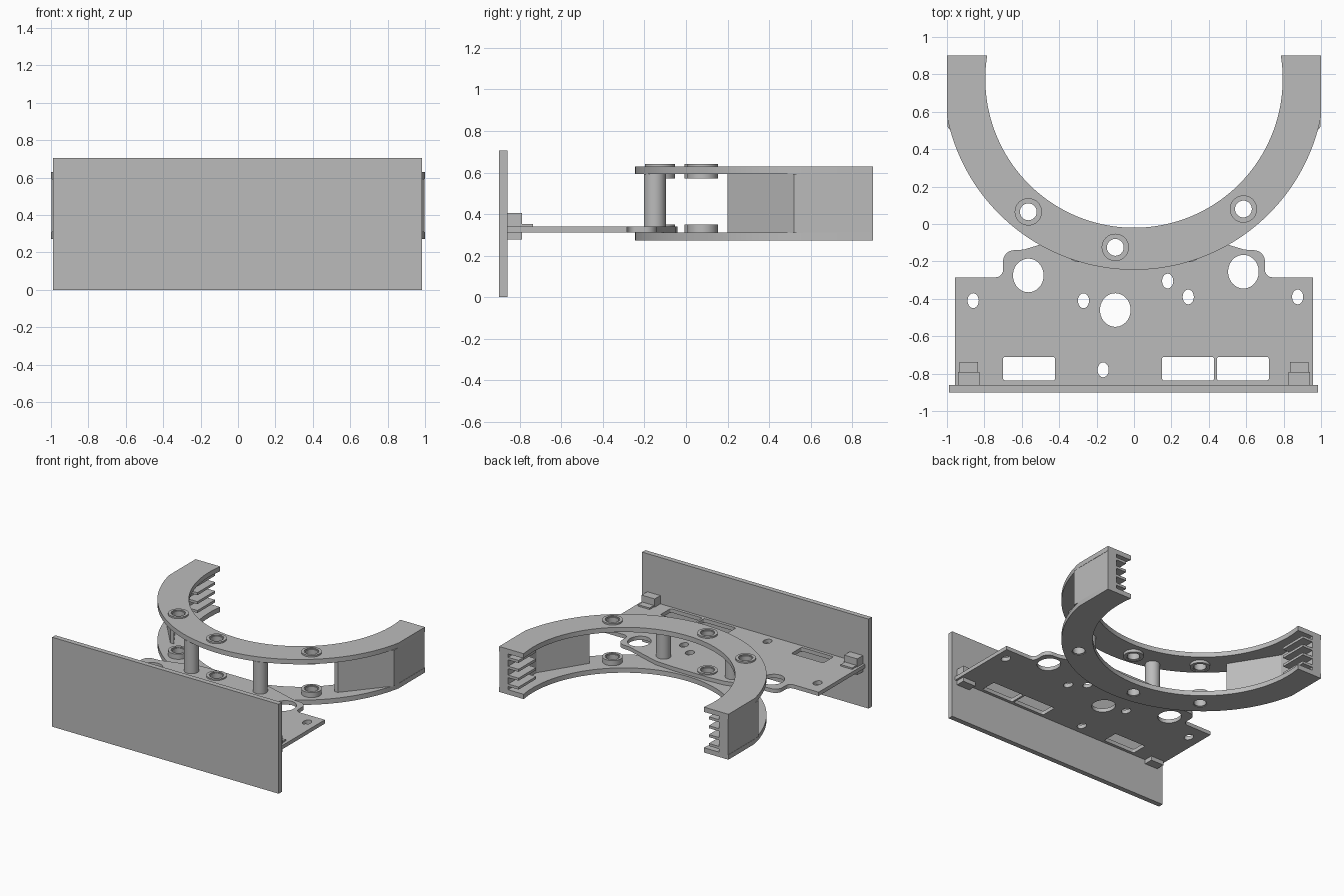
import bpy
from math import cos, sin, pi, acos, asin

if "Cube" in bpy.data.objects:
    bpy.data.objects.remove(bpy.data.objects["Cube"])

grey = bpy.data.materials.new("plain_grey")
grey.use_nodes = True
GREY = (0.5, 0.5, 0.5, 1)
grey.diffuse_color = GREY
grey.node_tree.nodes["Principled BSDF"].inputs["Base Color"].default_value = GREY
parts = []


def arc(cx, cy, rx, ry, a0, a1, n):
    """Points along an elliptical arc, both ends included."""
    angles = [a0 + (a1 - a0) * i / n for i in range(n + 1)]
    return [(cx + rx * cos(a), cy + ry * sin(a)) for a in angles]


def oval(x, y, rx, ry, n=40):
    return arc(x, y, rx, ry, 0, 2 * pi, n)[:-1]


def rect(x0, x1, y0, y1):
    return [(x0, y0), (x1, y0), (x1, y1), (x0, y1)]


def rounded(x0, x1, y0, y1, r=0.012):
    corners = [(x1 - r, y1 - r), (x0 + r, y1 - r), (x0 + r, y0 + r), (x1 - r, y0 + r)]
    loop = []
    for i, (x, y) in enumerate(corners):
        loop += arc(x, y, r, r, i * pi / 2, (i + 1) * pi / 2, 4)
    return loop


def slab(name, loops, z0, z1):
    """Extrude an outline with holes from z0 to z1."""
    curve = bpy.data.curves.new(name, "CURVE")
    curve.dimensions = "2D"
    curve.fill_mode = "BOTH"
    curve.extrude = (z1 - z0) / 2
    for loop in loops:
        spline = curve.splines.new("POLY")
        spline.points.add(len(loop) - 1)
        for point, (x, y) in zip(spline.points, loop):
            point.co = (x, y, 0, 1)
        spline.use_cyclic_u = True
    temp = bpy.data.objects.new(name + "_outline", curve)
    bpy.context.collection.objects.link(temp)
    graph = bpy.context.evaluated_depsgraph_get()
    mesh = bpy.data.meshes.new_from_object(temp.evaluated_get(graph))
    bpy.data.objects.remove(temp)
    mesh.name = name
    mesh.materials.clear()
    mesh.materials.append(grey)
    obj = bpy.data.objects.new(name, mesh)
    obj.location.z = (z0 + z1) / 2
    bpy.context.collection.objects.link(obj)
    parts.append(obj)
    return obj


# front panel
slab("front_panel", [rect(-0.99, 0.985, -0.9, -0.86)], 0, 0.705)

# base plate: half outline with rounded shoulder, mirrored
half = [(0.957, -0.865), (0.957, -0.285)]
half += arc(0.74, -0.245, 0.04, 0.04, -pi / 2, -pi, 8)
half += arc(0.64, -0.2, 0.06, 0.06, 0, pi / 2, 8)
half += [(0.59, -0.137), (0.5, -0.11), (0.3, -0.05), (0.15, -0.04)]
outline = half + [(-x, y) for x, y in reversed(half)]
BOSSES = [(-0.565, 0.065), (-0.1, -0.125), (0.585, 0.08)]
BORE = 0.052
holes = [oval(x, y, 0.082, 0.09) for x, y in
         [(-0.565, -0.275), (-0.1, -0.46), (0.585, -0.255)]]
holes += [oval(x, y, 0.03, 0.04, 20) for x, y in
          [(-0.86, -0.41), (-0.27, -0.41), (0.18, -0.305),
           (0.29, -0.39), (0.875, -0.39), (-0.165, -0.78)]]
holes += [rounded(x, x + 0.278, -0.837, -0.71) for x in (-0.7, 0.15, 0.443)]
holes.append(oval(*BOSSES[1], BORE, BORE))
slab("base_plate", [outline] + holes, 0.31, 0.34)

# open rings, clipped flat at both sides
CY, R_OUT, R_IN = 0.775, 1.02, 0.795
a = acos(1 / R_OUT)
b = asin((0.9 - CY) / R_IN)
ring = [(-1, 0.9)] + arc(0, CY, R_OUT, R_OUT, pi + a, 2 * pi - a, 80) + [(1, 0.9)]
ring += arc(0, CY, R_IN, R_IN, b, -pi - b, 80)
bores = [oval(x, y, BORE, BORE) for x, y in BOSSES]
slab("lower_ring", [ring] + bores, 0.272, 0.31)
slab("upper_ring", [ring] + bores, 0.592, 0.63)

# bearing bosses: wide flange with a narrower inner sleeve
for i, (x, y) in enumerate(BOSSES):
    for level, z0, z1 in (("upper", 0.57, 0.642), ("lower", 0.309, 0.35)):
        slab(f"{level}_boss_{i + 1}", [oval(x, y, 0.073, 0.073), oval(x, y, BORE, BORE)], z0, z1)
    for level, z0, z1 in (("upper", 0.575, 0.635), ("lower", 0.276, 0.343)):
        slab(f"{level}_sleeve_{i + 1}", [oval(x, y, 0.054, 0.054), oval(x, y, 0.045, 0.045)], z0, z1)

wall = [(0.73, 0.2), (0.998, 0.52), (0.998, 0.9), (0.92, 0.9), (0.92, 0.55), (0.70, 0.2)]
for side, s in (("left", 1), ("right", -1)):
    # pillar between plate and upper ring
    slab(f"{side}_pillar", [oval(s * 0.3, -0.15, 0.053, 0.053)], 0.339, 0.593)
    # side wall and card slot teeth
    slab(f"{side}_wall", [[(s * x, y) for x, y in wall]], 0.309, 0.593)
    for i in range(4):
        z = 0.345 + i * 0.07
        slab(f"{side}_tooth_{i + 1}", [rect(s * 0.83, s * 0.925, 0.68, 0.9)], z - 0.01, z + 0.01)
    # panel bracket and its clip
    slab(f"{side}_bracket", [rect(s * 0.883 - 0.057, s * 0.883 + 0.057, -0.862, -0.79)], 0.277, 0.405)
    slab(f"{side}_clip", [rect(s * 0.883 - 0.05, s * 0.883 + 0.05, -0.791, -0.737)], 0.338, 0.352)

# smooth the round sides, keep edges sharp
bpy.ops.object.select_all(action="DESELECT")
for obj in parts:
    obj.select_set(True)
bpy.context.view_layer.objects.active = parts[0]
bpy.ops.object.shade_smooth_by_angle(angle=0.5)
